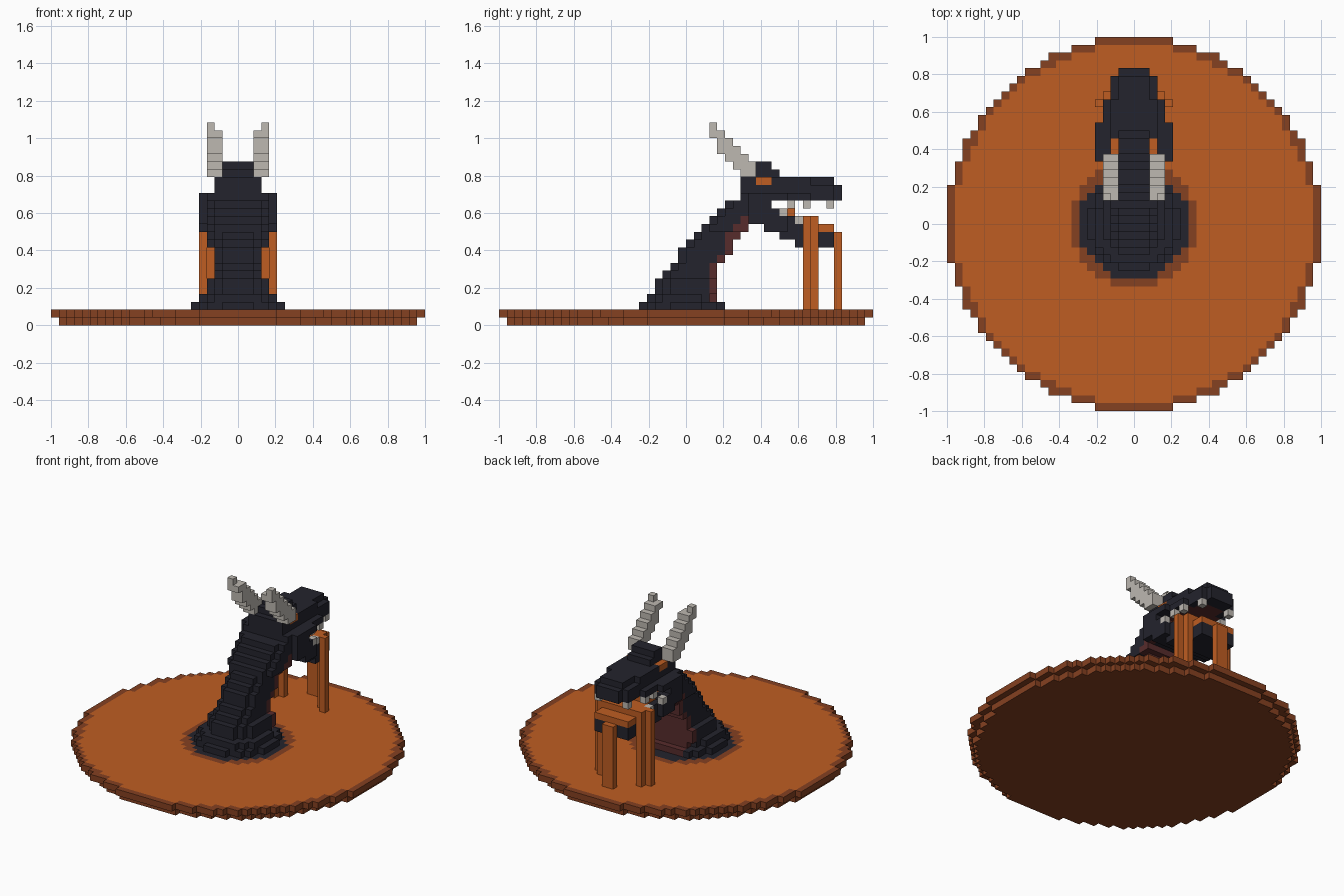
import bpy
import bmesh
from mathutils import Vector

if "Cube" in bpy.data.objects:
    bpy.data.objects.remove(bpy.data.objects["Cube"], do_unlink=True)

V = 1 / 24  # edge length of one block


def material(name, rgb):
    m = bpy.data.materials.new(name)
    m.use_nodes = True
    m.diffuse_color = (*rgb, 1)
    m.node_tree.nodes["Principled BSDF"].inputs["Base Color"].default_value = (*rgb, 1)
    return m


MATS = {
    "lava": material("lava orange", (0.52, 0.11, 0.016)),
    "crust": material("crust brown", (0.235, 0.052, 0.015)),
    "scale": material("dark scales", (0.017, 0.017, 0.026)),
    "flesh": material("dark red flesh", (0.095, 0.025, 0.025)),
    "bone": material("pale bone", (0.51, 0.48, 0.44)),
}
cells = {}  # block position -> (part, colour)


def put(part, colour, xs, ys, zs):
    for x in xs:
        for y in ys:
            for z in zs:
                cells[x, y, z] = (part, colour)


def wide(half):
    return range(-half, half)


def pair(part, colour, xs, ys, zs):
    """Blocks on both sides of the symmetry plane."""
    put(part, colour, xs, ys, zs)
    put(part, colour, [-1 - x for x in xs], ys, zs)


def disc(part, colour, radius, z, y_max=99):
    for x in wide(radius):
        for y in wide(radius):
            if (x + .5) ** 2 + (y + .5) ** 2 < radius ** 2 and y < y_max:
                put(part, colour, [x], [y], [z])


# Round lava slab with a crusted rim
disc("ground", "crust", 23, 0)
disc("ground", "crust", 24, 1)
disc("ground", "lava", 23, 1)
disc("ground", "crust", 8, 1)

# Neck: rounded layers leaning backwards up to the head, red on the belly side
disc("neck", "scale", 7, 1)
disc("neck", "scale", 6, 2, 5)
back = [-5, -4, -4, -3, -2, -1, -1, 0, 1, 2, 3, 4, 5]
front = [4, 4, 4, 4, 4, 5, 6, 6, 7, 8, 9, 9, 9]
half = [5, 4, 4, 3, 3, 3, 3, 3, 3, 4, 4, 4, 4]
for z, (b, f, w) in enumerate(zip(back, front, half), 3):
    mid, depth = (b + f) / 2, (f - b) / 2
    for y in range(b, f):
        t = (y + .5 - mid) / depth
        power = 2.5 if t < 0 or z == 3 else 6
        for x in wide(w):
            if (abs(x + .5) / w) ** power + abs(t) ** power < 1.02:
                belly = z < 14 and y >= f - (2 if z > 10 else 1)
                put("neck", "flesh" if belly else "scale", [x], [y], [z])
put("neck", "flesh", wide(3), [3, 4], [2])


def muzzle(y):
    """Half width of the head at a given depth."""
    return 5 if y < 13 else 4 if y < 16 else 3 if y < 19 else 2


# Upper head: cheeks, snout, brow
for y in range(8, 20):
    w = muzzle(y)
    put("head", "scale", wide(w), [y], [16])
    put("head", "scale", wide(min(w, 3)), [y], [17])
    if y < 19:
        put("head", "scale", wide(3 if y < 16 else 2), [y], [18])
    if 10 < y < 18:
        put("palate", "flesh", wide(min(w - 1, 3)), [y], [16])
put("head", "scale", wide(4), [7], [16])
put("head", "scale", wide(3), [7], [17, 18])
put("head", "scale", wide(5), range(8, 11), [13, 14, 15])
put("head", "scale", wide(2), range(8, 12), [19])
put("head", "scale", wide(2), range(9, 11), [20])
put("throat", "flesh", wide(3), [10], [15])
pair("eyes", "lava", [2], [9, 10], [18])
pair("jaw_corner", "flesh", [3], [7, 8], [13])

# Lower jaw, sloping down to the chin
for z, y0, y1 in ((14, 10, 12), (13, 9, 14), (12, 10, 15), (11, 12, 19), (10, 14, 19)):
    for y in range(y0, y1):
        w = muzzle(y) if z > 11 else min(muzzle(y), 4)
        put("lower_jaw", "scale", wide(w), [y], [z])

# Lava filling the mouth and pouring out
put("mouth_lava", "lava", wide(3), range(11, 14), [14])
put("mouth_lava", "lava", wide(3), range(12, 17), [13])
for y in range(15, 19):
    put("mouth_lava", "lava", wide(muzzle(y)), [y], [12])
pair("lava_streams", "lava", [4], [15], range(2, 14))
pair("lava_streams", "lava", [3], [16], range(2, 14))
pair("lava_streams", "lava", [3], [15], [13])
put("lava_streams", "lava", wide(1), [19], range(2, 12))

# Teeth
for x, y, z in ((3, 13, 15), (3, 15, 15), (2, 18, 15), (4, 12, 14), (3, 14, 13)):
    pair("teeth", "bone", [x], [y], [z])

# Horns sweeping up and back over the neck
for z, (y0, y1) in enumerate(((7, 9), (6, 9), (5, 8), (4, 7), (4, 6), (3, 5), (3, 4)), 19):
    pair("horns", "bone", [3] if z == 25 else [2, 3], range(y0, y1), [z])

# Turn the blocks into one mesh per part, keeping only the exposed faces
AXES = [Vector(a) for a in ((1, 0, 0), (0, 1, 0), (0, 0, 1))]
for part in dict.fromkeys(p for p, c in cells.values()):
    bm, verts = bmesh.new(), {}
    own = {k: c for k, (p, c) in cells.items() if p == part}
    colours = list(dict.fromkeys(own.values()))
    for key, colour in own.items():
        centre = Vector(key) + Vector((.5, .5, .5))
        for i in range(3):
            u, v = AXES[(i + 1) % 3] / 2, AXES[(i + 2) % 3] / 2
            for s in (1, -1):
                n = AXES[i] * s
                if tuple(int(a) for a in Vector(key) + n) in cells:
                    continue
                loop = [centre + n / 2 + u * a + v * s * b
                        for a, b in ((-1, -1), (1, -1), (1, 1), (-1, 1))]
                corners = []
                for p in loop:
                    k = tuple(round(a) for a in p)
                    if k not in verts:
                        verts[k] = bm.verts.new(Vector(k) * V)
                    corners.append(verts[k])
                bm.faces.new(corners).material_index = colours.index(colour)
    mesh = bpy.data.meshes.new(part)
    bm.to_mesh(mesh)
    bm.free()
    for c in colours:
        mesh.materials.append(MATS[c])
    bpy.context.collection.objects.link(bpy.data.objects.new(part, mesh))
